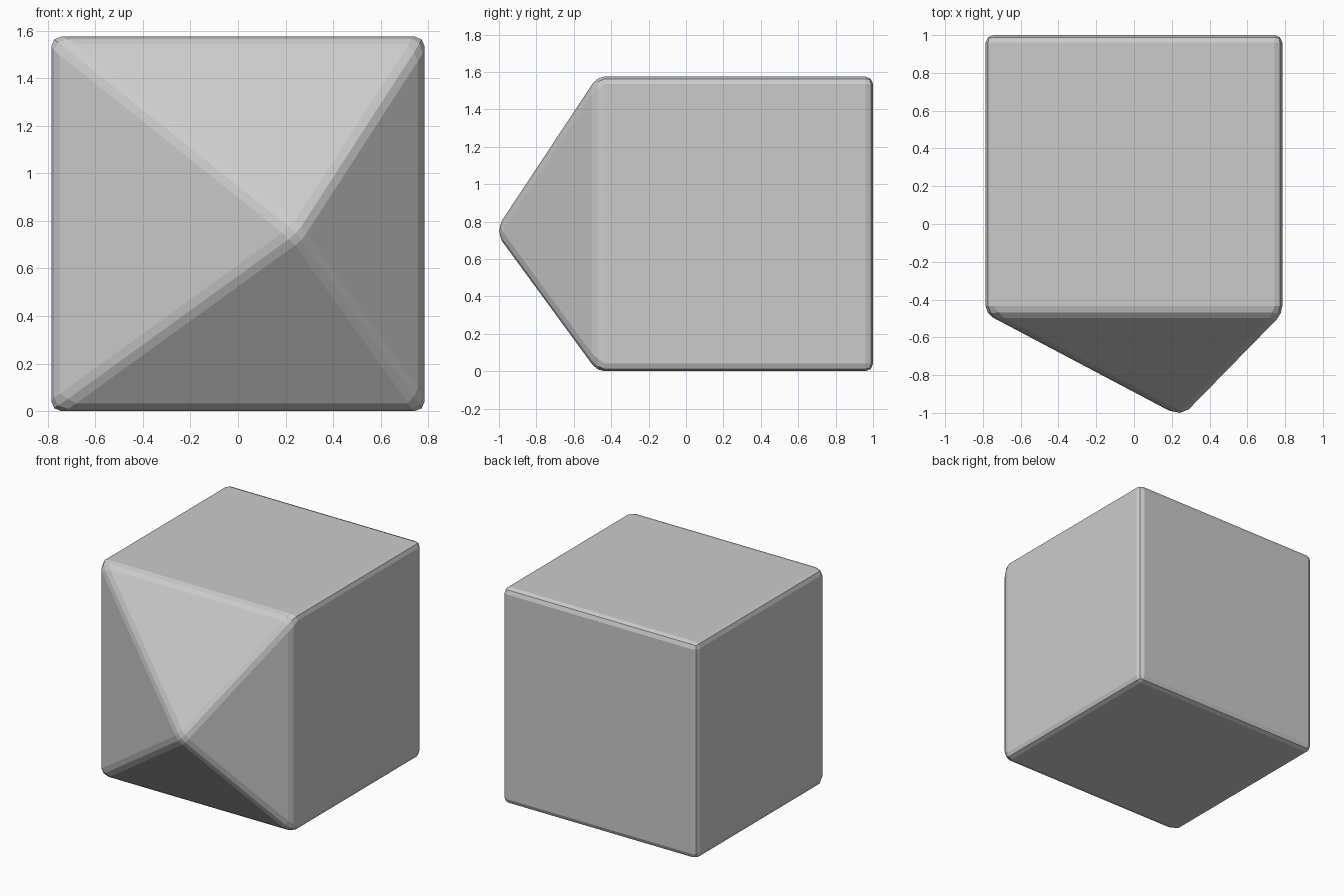
import bpy, bmesh
from mathutils import Vector

if "Cube" in bpy.data.objects:
    bpy.data.objects.remove(bpy.data.objects["Cube"])

HALF, HEIGHT = 0.785, 1.575
BACK, FRONT = 1.0, -0.475
APEX = Vector((0.25, -1.022, 0.748))

# Box body
bm = bmesh.new()
bmesh.ops.create_cube(bm, size=1)
for v in bm.verts:
    v.co = (v.co.x * 2 * HALF,
            BACK if v.co.y > 0 else FRONT,
            (v.co.z + 0.5) * HEIGHT)

# Off-centre pyramid point pulled out of the front face
bm.normal_update()
front = min(bm.faces, key=lambda f: f.normal.y)
tip = bmesh.ops.poke(bm, faces=[front])["verts"][0]
tip.co = APEX

# Small rounded edges all over
bmesh.ops.bevel(bm, geom=bm.edges[:], offset=0.04, offset_type='OFFSET',
                segments=2, profile=0.5, affect='EDGES', clamp_overlap=True)
bmesh.ops.recalc_face_normals(bm, faces=bm.faces[:])

mesh = bpy.data.meshes.new("pointed_block")
bm.to_mesh(mesh)
bm.free()
block = bpy.data.objects.new("pointed_block", mesh)
bpy.context.collection.objects.link(block)
